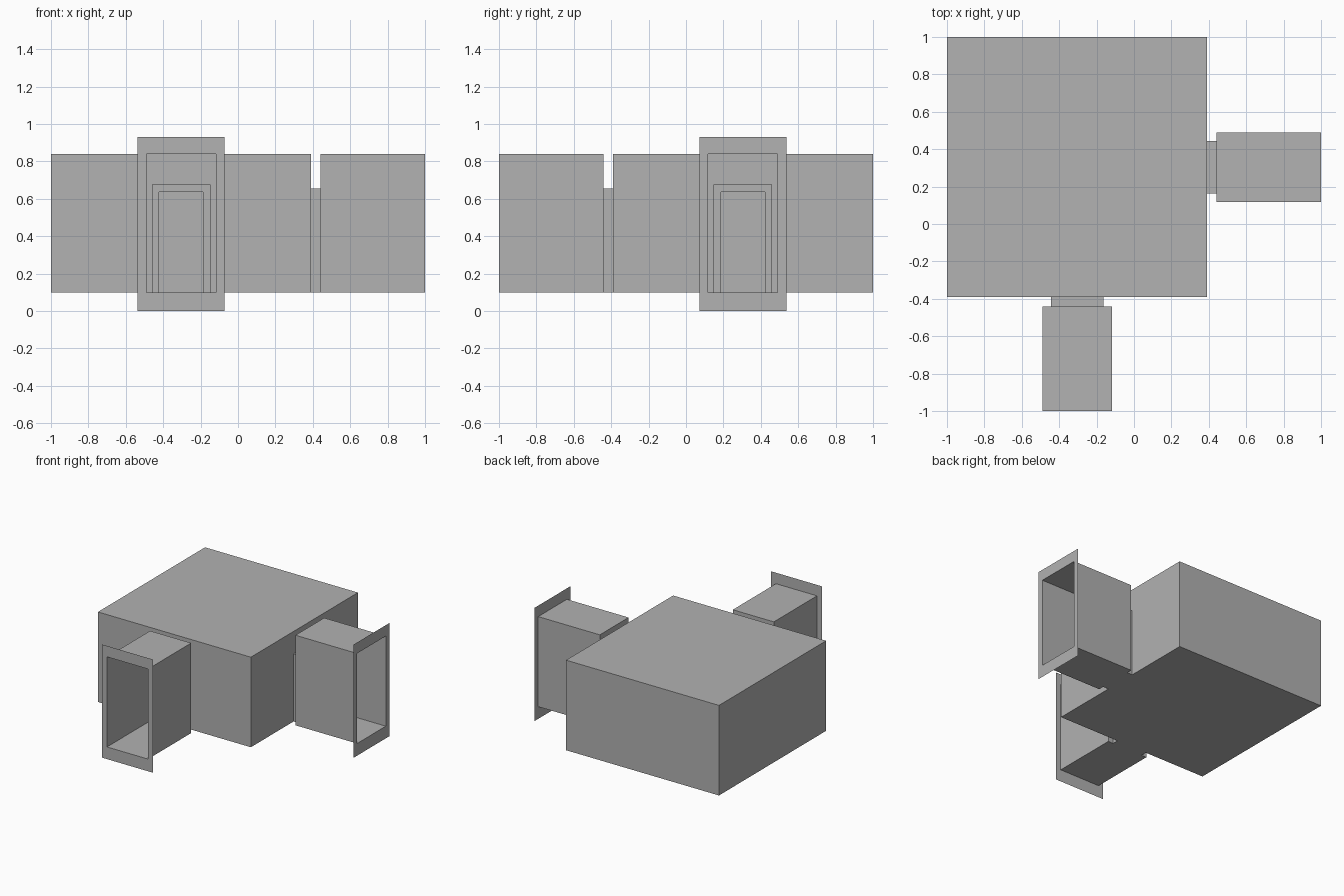
import bpy
import bmesh

if "Cube" in bpy.data.objects:
    bpy.data.objects.remove(bpy.data.objects["Cube"])

# Plain grey for every part
grey = bpy.data.materials.new("plain_grey")
grey.use_nodes = True
colour = (0.445, 0.445, 0.445, 1)
grey.diffuse_color = colour
grey.node_tree.nodes["Principled BSDF"].inputs["Base Color"].default_value = colour

FLOOR = 0.1
CENTRE = 0.304
ROOM_FACE, HALL_START, HALL_END = 0.39, 0.44, 1.0

# Upright rectangles: half width, bottom, top
ROOM = (0.695, FLOOR, 0.84)
HALL = (0.1865, FLOOR, 0.84)
DOOR = (0.14, FLOOR, 0.655)
TRIM_OUT = (0.157, FLOOR, 0.675)
TRIM_IN = (0.118, FLOOR, 0.635)
FRAME = (0.232, 0.0, 0.93)


def front(u, d, z):
    return (u - CENTRE, -d, z)


def right(u, d, z):
    return (d, CENTRE + u, z)


def loop(bm, place, rect, d):
    w, low, high = rect
    return [bm.verts.new(place(u, d, z))
            for u, z in ((-w, low), (-w, high), (w, high), (w, low))]


def bridge(bm, place, a, b, sides=4):
    """Join two rectangles (shape, distance) by quads; side 3 is the bottom."""
    la, lb = loop(bm, place, *a), loop(bm, place, *b)
    for i in range(sides):
        j = (i + 1) % 4
        bm.faces.new((la[i], la[j], lb[j], lb[i]))


def finish(name, bm):
    bmesh.ops.remove_doubles(bm, verts=bm.verts, dist=0.0005)
    bmesh.ops.recalc_face_normals(bm, faces=bm.faces)
    mesh = bpy.data.meshes.new(name)
    bm.to_mesh(mesh)
    bm.free()
    mesh.materials.append(grey)
    bpy.context.collection.objects.link(bpy.data.objects.new(name, mesh))


# Room: hollow box with a doorway in its front and right walls
bm = bmesh.new()
bmesh.ops.create_cube(bm, size=1)
open_sides = [f for f in bm.faces if f.normal.x > 0.5 or f.normal.y < -0.5]
bmesh.ops.delete(bm, geom=open_sides, context="FACES_ONLY")
side = ROOM_FACE + 1
bmesh.ops.scale(bm, verts=bm.verts, vec=(side, side, ROOM[2] - FLOOR))
mid = (ROOM_FACE - 1) / 2
bmesh.ops.translate(bm, verts=bm.verts, vec=(mid, -mid, (ROOM[2] + FLOOR) / 2))
for place in (front, right):
    w, low, high = ROOM
    outer = [bm.verts.new(place(u, ROOM_FACE, z)) for u, z in
             ((CENTRE - 1, low), (CENTRE - 1, high),
              (CENTRE + ROOM_FACE, high), (CENTRE + ROOM_FACE, low))]
    if place is right:
        for v, u in zip(outer, (-1, -1, 1, 1)):
            v.co.y = -mid + u * side / 2
    inner = loop(bm, place, DOOR, ROOM_FACE)
    for i in range(3):
        bm.faces.new((outer[i], outer[i + 1], inner[i + 1], inner[i]))
finish("room", bm)

for name, place in (("front", front), ("right", right)):
    # Corridor: doorway sleeve, end wall and long open sleeve
    bm = bmesh.new()
    bridge(bm, place, (DOOR, ROOM_FACE), (DOOR, HALL_START))
    bridge(bm, place, (DOOR, HALL_START), (HALL, HALL_START), 3)
    bridge(bm, place, (HALL, HALL_START), (HALL, HALL_END))
    finish(name + "_corridor", bm)

    # Door trim: shallow moulding around the doorway
    bm = bmesh.new()
    back, face = HALL_START + 0.002, HALL_START + 0.02
    bridge(bm, place, (TRIM_OUT, back), (TRIM_OUT, face), 3)
    bridge(bm, place, (TRIM_OUT, face), (TRIM_IN, face), 3)
    bridge(bm, place, (TRIM_IN, face), (TRIM_IN, back), 3)
    bridge(bm, place, (TRIM_IN, back), (TRIM_OUT, back), 3)
    finish(name + "_door_trim", bm)

    # Entrance frame: flat border around the open end
    bm = bmesh.new()
    bridge(bm, place, (FRAME, HALL_END), (HALL, HALL_END))
    finish(name + "_entrance_frame", bm)
